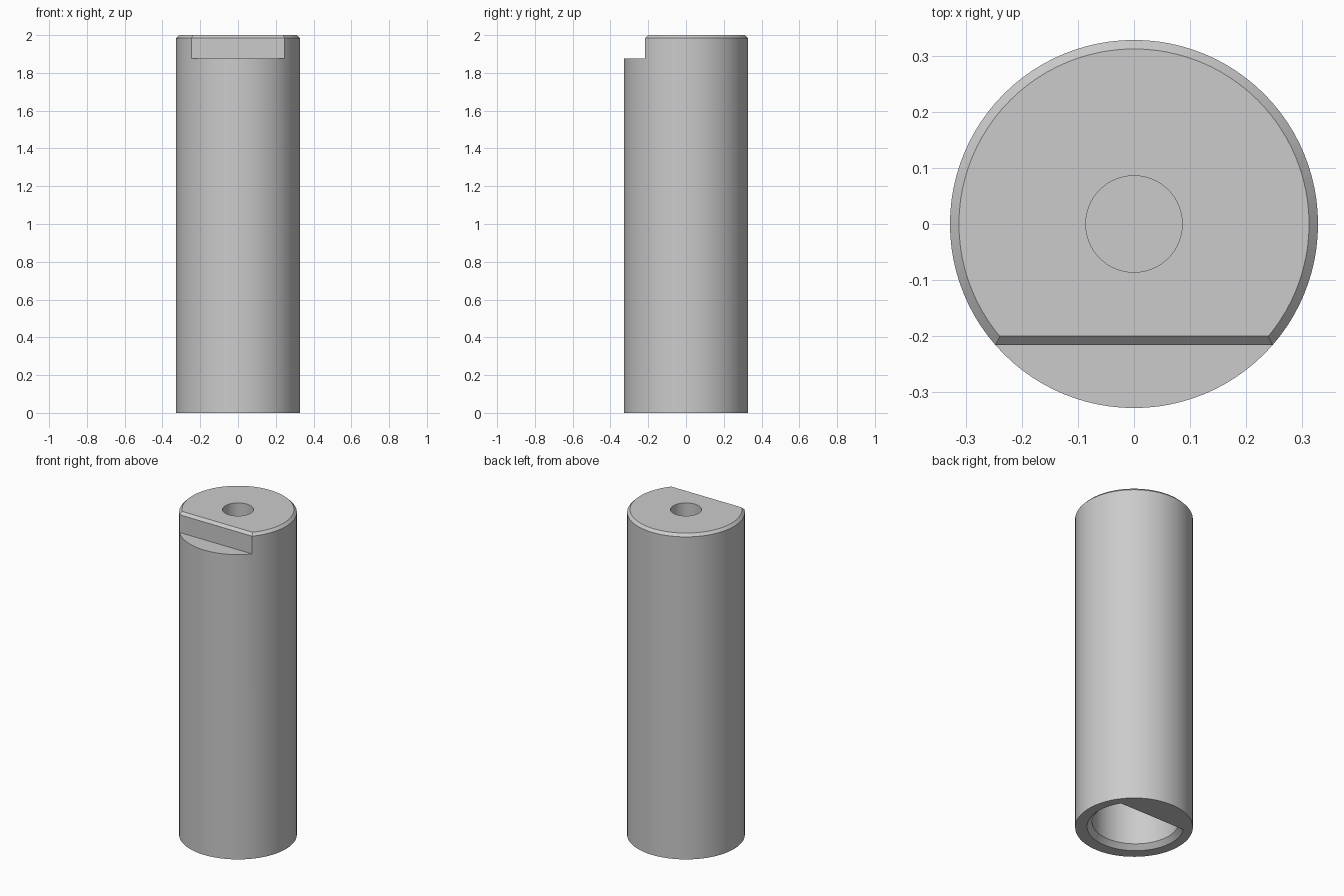
import bpy
import bmesh
import math

if "Cube" in bpy.data.objects:
    bpy.data.objects.remove(bpy.data.objects["Cube"], do_unlink=True)

RADIUS, HEIGHT, CHAMFER = 0.328, 2.0, 0.016
STEP_Y, STEP_Z = -0.216, 1.875

grey = bpy.data.materials.new("plain_grey")
grey.use_nodes = True
colour = (0.6, 0.6, 0.6, 1.0)
grey.diffuse_color = colour
grey.node_tree.nodes["Principled BSDF"].inputs["Base Color"].default_value = colour


def circle(r, z, count=96):
    turns = [2 * math.pi * i / count for i in range(count)]
    return [(r * math.cos(a), r * math.sin(a), z) for a in turns]


def flat_circle(r, z, flat_y, centre_y, count=72):
    """Circle cut by a straight chord on its +y side."""
    a = math.asin((flat_y - centre_y) / r)
    start, sweep = math.pi - a, math.pi + 2 * a
    turns = [start + sweep * i / (count - 1) for i in range(count)]
    return [(r * math.cos(t), centre_y + r * math.sin(t), z) for t in turns]


def loft(name, rings):
    """Closed solid through rings with equal point counts."""
    bm = bmesh.new()
    loops = [[bm.verts.new(p) for p in ring] for ring in rings]
    n = len(loops[0])
    for low, high in zip(loops, loops[1:]):
        for i in range(n):
            j = (i + 1) % n
            bm.faces.new((low[i], low[j], high[j], high[i]))
    bm.faces.new(loops[0])
    bm.faces.new(loops[-1])
    bmesh.ops.recalc_face_normals(bm, faces=bm.faces)
    mesh = bpy.data.meshes.new(name)
    bm.to_mesh(mesh)
    bm.free()
    mesh.materials.append(grey)
    obj = bpy.data.objects.new(name, mesh)
    bpy.context.collection.objects.link(obj)
    return obj


# Round body with a chamfered top rim
body = loft("cylinder_body", [circle(RADIUS, 0), circle(RADIUS, HEIGHT - CHAMFER),
                              circle(RADIUS - CHAMFER, HEIGHT)])

# Front step, with the chamfer carried along its top edge
step_profile = [(-0.5, STEP_Z), (STEP_Y, STEP_Z), (STEP_Y, HEIGHT - CHAMFER),
                (STEP_Y + CHAMFER + 0.05, HEIGHT + 0.05), (-0.5, HEIGHT + 0.05)]
step = loft("step_cutter", [[(x, y, z) for y, z in step_profile] for x in (-0.5, 0.5)])

# Blind round hole in the top
hole = loft("hole_cutter", [circle(0.086, 1.7, 64), circle(0.086, 2.1, 64)])

# Blind bore in the base with a flat at the back and a chamfered mouth
bore_rings = [(0.28, -0.01), (0.242, 0.028), (0.242, 1.5)]
bore = loft("bore_cutter", [flat_circle(r, z, 0.158, 0.013) for r, z in bore_rings])

bpy.context.view_layer.objects.active = body
body.select_set(True)
for cutter in (step, hole, bore):
    cut = body.modifiers.new(cutter.name, "BOOLEAN")
    cut.operation = "DIFFERENCE"
    cut.solver = "EXACT"
    cut.object = cutter
    bpy.ops.object.modifier_apply(modifier=cut.name)
    bpy.data.objects.remove(cutter, do_unlink=True)

bpy.ops.object.shade_smooth_by_angle(angle=math.radians(25))
